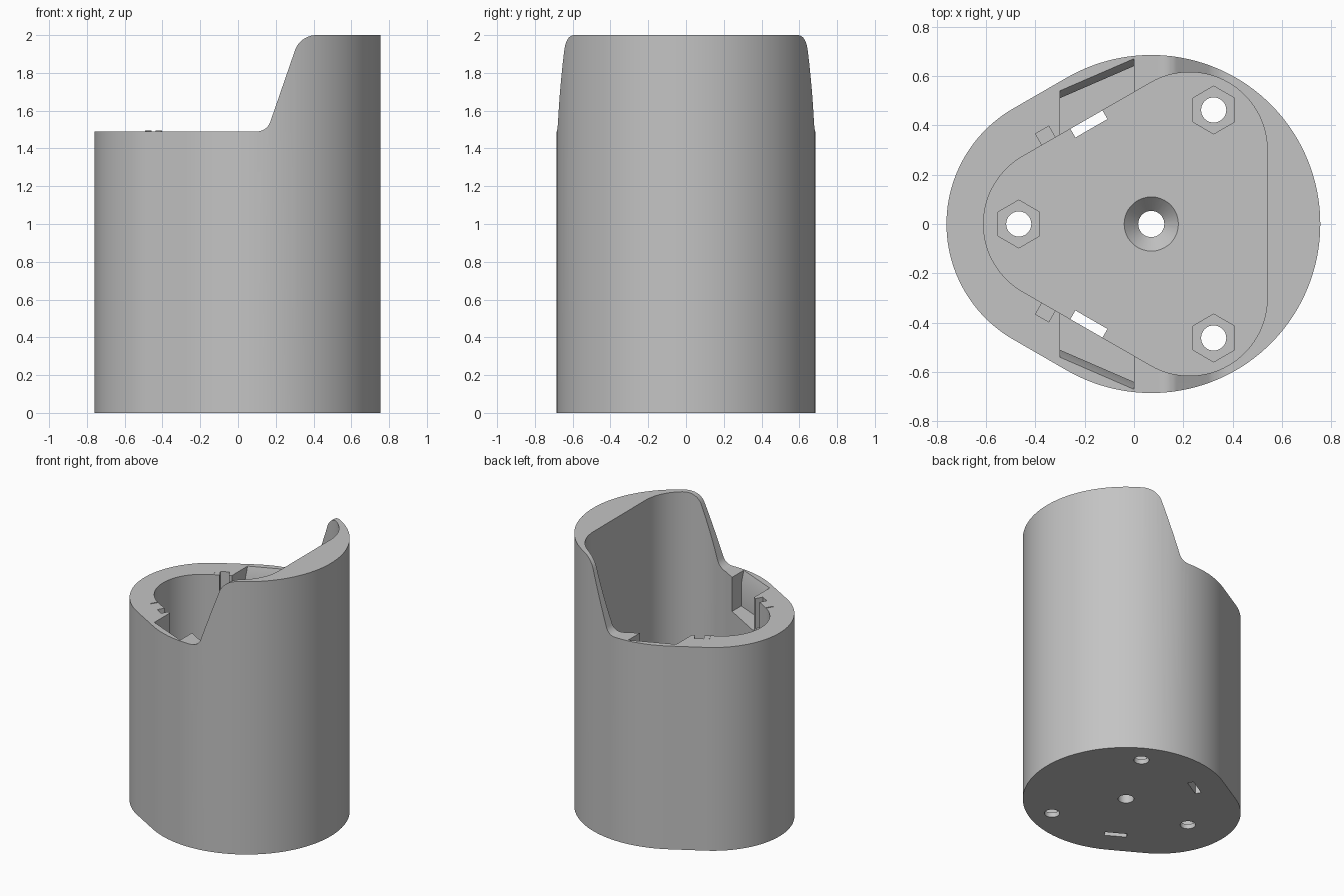
import bpy, bmesh
from math import sin, cos, pi, radians
from mathutils import Vector, Matrix

old = bpy.data.objects.get("Cube")
if old:
    bpy.data.objects.remove(old)

grey = bpy.data.materials.new("plain grey")
grey.use_nodes = True
colour = (0.55, 0.55, 0.55, 1)
grey.diffuse_color = colour
grey.node_tree.nodes["Principled BSDF"].inputs["Base Color"].default_value = colour

RIM, FLOOR, BASE = 1.49, 0.12, -0.1


def arc(cx, cy, r, a0, a1, n):
    return [(cx + r * cos(radians(a0 + (a1 - a0) * i / n)),
             cy + r * sin(radians(a0 + (a1 - a0) * i / n))) for i in range(n + 1)]


def loft(name, low, z0, high, z1):
    """Solid between two outlines with equal point counts."""
    bm = bmesh.new()
    a = [bm.verts.new((x, y, z0)) for x, y in low]
    b = [bm.verts.new((x, y, z1)) for x, y in high]
    bm.faces.new(a[::-1])
    bm.faces.new(b)
    for i in range(len(a)):
        j = (i + 1) % len(a)
        bm.faces.new((a[i], a[j], b[j], b[i]))
    bmesh.ops.recalc_face_normals(bm, faces=bm.faces)
    mesh = bpy.data.meshes.new(name)
    bm.to_mesh(mesh)
    bm.free()
    mesh.materials.append(grey)
    obj = bpy.data.objects.new(name, mesh)
    bpy.context.collection.objects.link(obj)
    return obj


def prism(name, pts, z0, z1):
    return loft(name, pts, z0, pts, z1)


def slab(cx, cy, length, width, angle):
    """Rectangle outline turned about its centre."""
    turn = Matrix.Rotation(radians(angle), 2)
    return [tuple(Vector((cx, cy)) + turn @ Vector((sx * length / 2, sy * width / 2)))
            for sx, sy in ((-1, -1), (1, -1), (1, 1), (-1, 1))]


def cut(body, cutter):
    cutter.hide_render = True
    mod = body.modifiers.new("cut", 'BOOLEAN')
    mod.operation = 'DIFFERENCE'
    mod.solver = 'EXACT'
    mod.object = cutter
    bpy.context.view_layer.objects.active = body
    bpy.ops.object.modifier_apply(modifier=mod.name)
    bpy.data.objects.remove(cutter)


def flip(pts, side):
    return [(x, y * side) for x, y in pts][::side]


# Egg-shaped outer shell
outer = arc(0.07, 0, 0.685, -120, 120, 96) + arc(-0.22, 0, 0.54, 120, 240, 48)
body = prism("holder_body", outer, 0, 2)

# Rounded triangular cavity
inner = (arc(0.225, 0.3, 0.315, 0, 120, 32) + arc(-0.294, 0, 0.316, 120, 240, 40)
         + arc(0.225, -0.3, 0.315, 240, 360, 32))
cut(body, prism("cavity_cutter", inner, FLOOR, 2.2))

# Low front rim sweeping up to the tall back
sweep = ([(-1, RIM)] + arc(0.10, 1.565, 0.075, 270, 340, 10)
         + arc(0.415, 1.88, 0.12, 160, 90, 14) + [(0.43, 2.2), (-1, 2.2)])
profile = prism("rim_cutter", sweep, -1, 1)
profile.data.transform(Matrix.Rotation(pi / 2, 4, 'X'))
cut(body, profile)

# Countersunk centre hole
cut(body, prism("centre_hole_cutter", arc(0.07, 0, 0.053, 0, 350, 35), BASE, 0.5))
cut(body, loft("countersink_cutter", arc(0.07, 0, 0.053, 0, 350, 35), FLOOR - 0.06,
               arc(0.07, 0, 0.129, 0, 350, 35), FLOOR + 0.02))

# Bolt holes with hexagonal nut pockets
for x, y in ((-0.467, 0), (0.323, 0.462), (0.323, -0.462)):
    cut(body, prism("bolt_hole_cutter", arc(x, y, 0.051, 0, 350, 35), BASE, 0.3))
    cut(body, prism("nut_cutter", arc(x, y, 0.097, 30, 330, 5), 0.035, 0.3))

for side in (1, -1):
    # Slot through the floor beside the wall
    cut(body, prism("slot_cutter", flip(slab(-0.183, 0.406, 0.15, 0.042, 30), side),
                    BASE, 0.3))
    # Pocket in the wall with a bevelled outer edge
    pocket = [(-0.3, 0.2), (0, 0.35), (0, 0.64), (-0.3, 0.51)]
    wide = pocket[:2] + [(0, 0.70), (-0.3, 0.57)]
    cut(body, prism("pocket_cutter", flip(pocket, side), 1.24, 1.7))
    cut(body, loft("bevel_cutter", flip(pocket, side), 1.40, flip(wide, side), 1.58))
    # Small square notch
    cut(body, prism("notch_cutter", flip(slab(-0.35, 0.342, 0.062, 0.09, 30), side),
                    1.27, 1.7))

# Fine raised marks on the rim
for name, x, y, angle in (("left_rim_mark", -0.42, 0.325, 120),
                          ("right_rim_mark", -0.475, -0.292, 60)):
    prism(name, slab(x, y, 0.055, 0.006, angle), RIM - 0.005, RIM + 0.004)

# Smooth curved walls, crisp edges
bpy.ops.object.select_all(action='DESELECT')
body.select_set(True)
bpy.context.view_layer.objects.active = body
bpy.ops.object.shade_smooth_by_angle(angle=radians(30))
